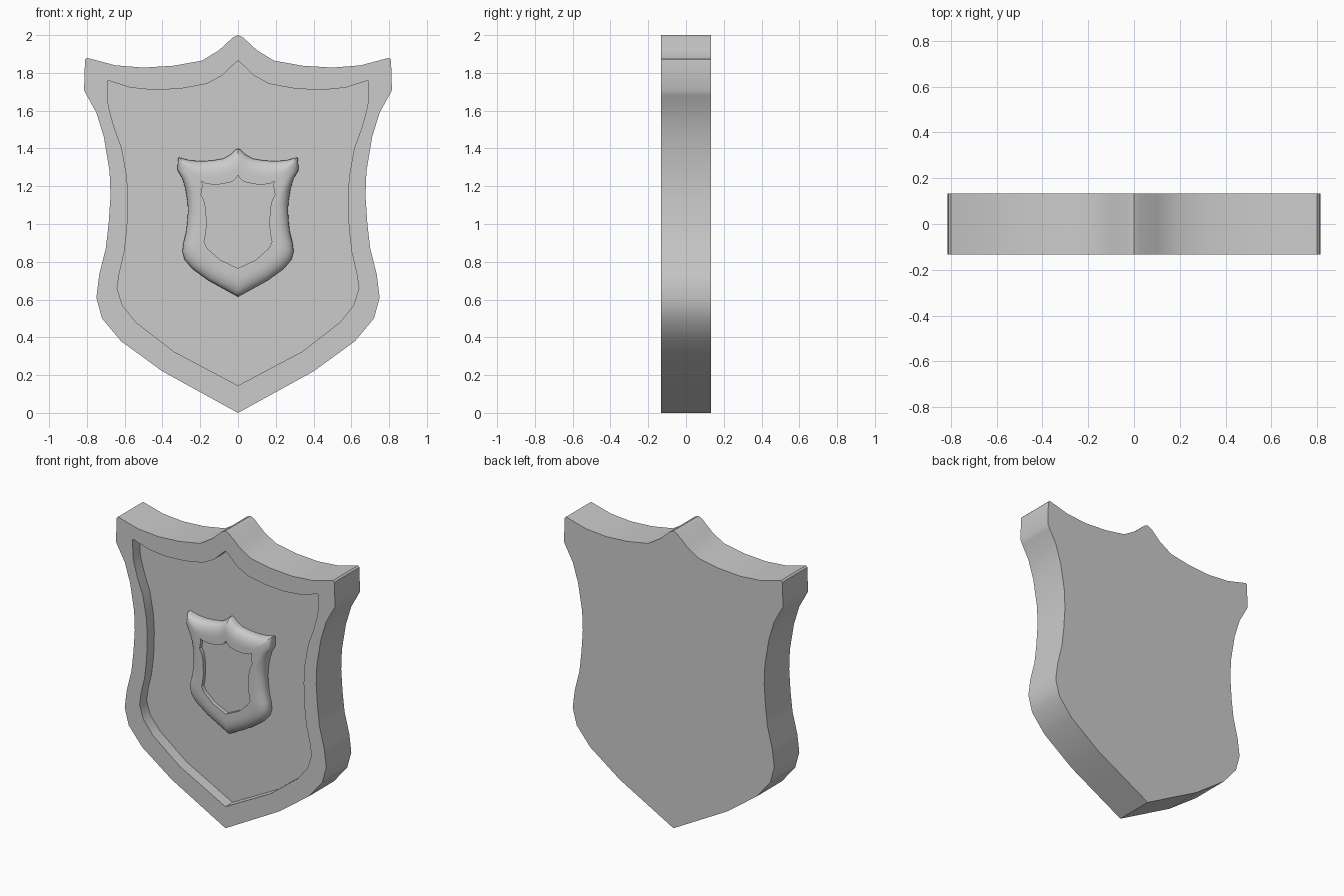
import bpy, bmesh
from math import sin, cos, pi, radians

if "Cube" in bpy.data.objects:
    bpy.data.objects.remove(bpy.data.objects["Cube"])

# Right half of the shield outline (x, z), peak to foot, and the matching inner rim line
OUTER = [(0, 2), (.03, 1.985), (.10, 1.92), (.19, 1.865), (.34, 1.838), (.50, 1.828),
         (.65, 1.84), (.80, 1.88), (.81, 1.87), (.815, 1.71), (.80, 1.68), (.75, 1.59),
         (.71, 1.46), (.68, 1.28), (.675, 1.15), (.685, 1.0), (.70, .87), (.735, .73),
         (.75, .61), (.72, .50), (.62, .38), (.40, .22), (.20, .11), (0, 0)]
INNER = [(0, 1.865), (.025, 1.843), (.085, 1.785), (.165, 1.742), (.30, 1.717), (.44, 1.709),
         (.57, 1.722), (.685, 1.759), (.692, 1.755), (.688, 1.64), (.68, 1.60), (.655, 1.51),
         (.615, 1.40), (.588, 1.25), (.582, 1.13), (.587, .98), (.602, .85), (.628, .74),
         (.64, .66), (.612, .57), (.54, .48), (.34, .325), (.17, .235), (0, .145)]


def outline(t):
    """Closed outline, inset by t (0 = outer edge, 1 = inner rim line)."""
    half = [(a + (c - a) * t, b + (d - b) * t) for (a, b), (c, d) in zip(OUTER, INNER)]
    return half + [(-x, z) for x, z in half[-2:0:-1]]


def build(name, rings, scale=1, lift=0, angle=30):
    """Bridge a stack of (inset, y) outlines and cap both ends."""
    bm = bmesh.new()
    loops = [[bm.verts.new((x * scale, y, z * scale + lift)) for x, z in outline(t)]
             for t, y in rings]
    n = len(loops[0])
    for a, b in zip(loops, loops[1:]):
        for i in range(n):
            j = (i + 1) % n
            bm.faces.new((a[i], a[j], b[j], b[i]))
    bm.faces.new(loops[0][::-1])
    bm.faces.new(loops[-1])
    bmesh.ops.recalc_face_normals(bm, faces=bm.faces)
    mesh = bpy.data.meshes.new(name)
    bm.to_mesh(mesh)
    bm.free()
    obj = bpy.data.objects.new(name, mesh)
    bpy.context.collection.objects.link(obj)
    bpy.ops.object.select_all(action='DESELECT')
    obj.select_set(True)
    bpy.context.view_layer.objects.active = obj
    bpy.ops.object.shade_smooth_by_angle(angle=radians(angle))
    return obj


FLOOR = -.058

# Shield plate with raised rim and recessed front panel
build("shield_body", [(0, .133), (0, -.133), (1, -.133), (1, FLOOR)])

# Small shield emblem: rounded outer slope, flat rim, sunken centre
slope = [(1.75 * (1 - cos(a)), -.08 - .05 * sin(a)) for a in (pi / 2 * i / 6 for i in range(7))]
build("shield_emblem", [(0, FLOOR + .01)] + slope + [(2.65, -.13), (2.65, -.105)],
      scale=.3925, lift=.615)
